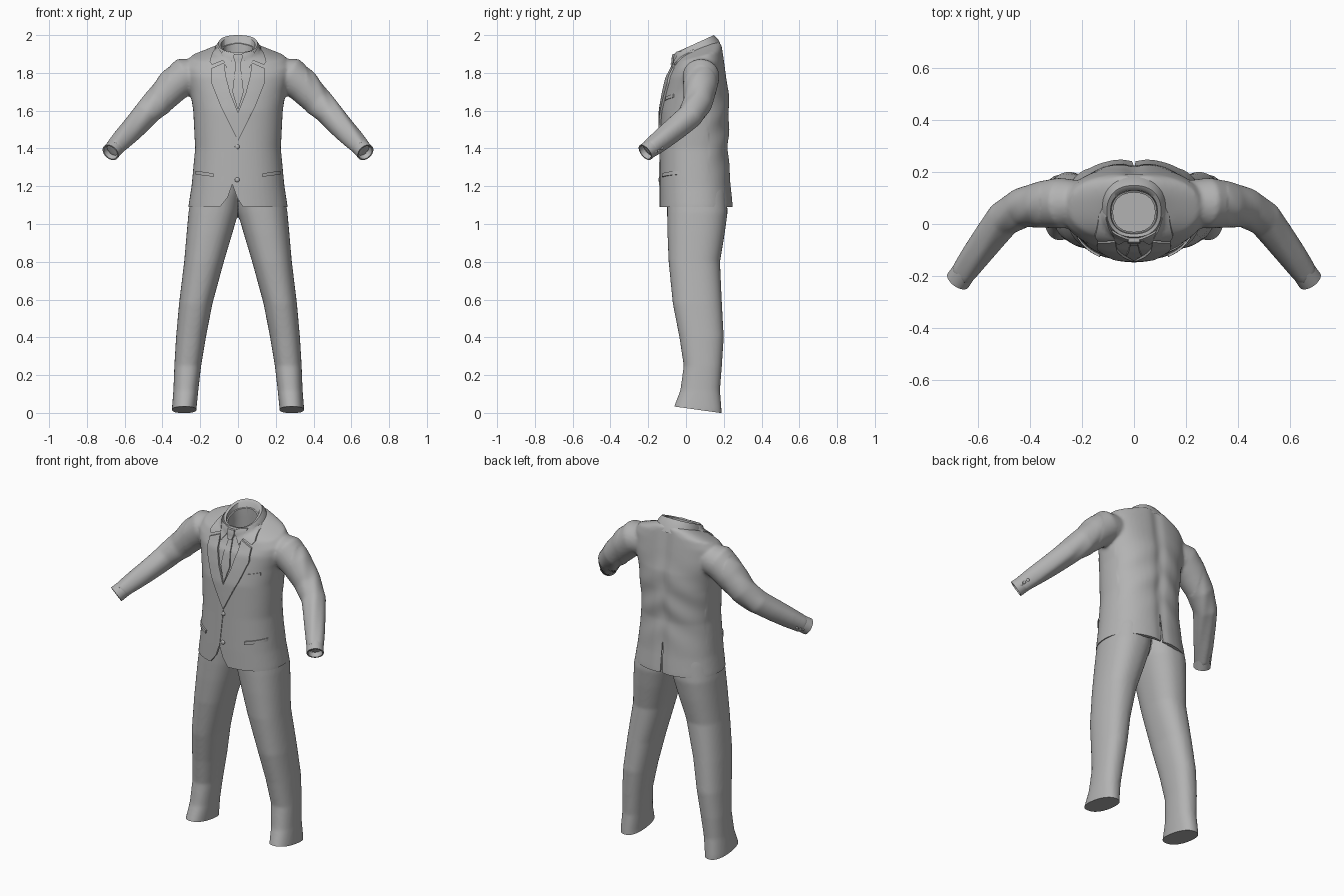
import bpy, bmesh, math
from mathutils import Vector
from mathutils.bvhtree import BVHTree

if "Cube" in bpy.data.objects:
    bpy.data.objects.remove(bpy.data.objects["Cube"])

grey = bpy.data.materials.new("plain_grey")
grey.use_nodes = True
grey.diffuse_color = (0.45, 0.45, 0.45, 1)
bsdf = grey.node_tree.nodes["Principled BSDF"]
bsdf.inputs["Base Color"].default_value = grey.diffuse_color
bsdf.inputs["Roughness"].default_value = 0.7
SEG = 48


def make(name, bm, angle=40):
    bmesh.ops.recalc_face_normals(bm, faces=bm.faces)
    me = bpy.data.meshes.new(name)
    bm.to_mesh(me)
    bm.free()
    me.materials.append(grey)
    me.shade_smooth()
    me.set_sharp_from_angle(angle=math.radians(angle))
    ob = bpy.data.objects.new(name, me)
    bpy.context.scene.collection.objects.link(ob)
    return ob


def bridge(bm, rings, cap=True):
    rows = [[bm.verts.new(p) for p in r] for r in rings]
    for a, b in zip(rows, rows[1:]):
        for i in range(len(a)):
            j = (i + 1) % len(a)
            bm.faces.new((a[i], a[j], b[j], b[i]))
    if cap:
        bm.faces.new(rows[0][::-1])
        bm.faces.new(rows[-1])


def ring(x0, x1, yf, yb, zf, zb=None, n=2.3):
    """Rounded cross-section that may tilt from front to back."""
    zb = zf if zb is None else zb
    pts = []
    for i in range(SEG):
        a = math.tau * i / SEG
        c, s = (math.copysign(abs(f(a)) ** (2 / n), f(a)) for f in (math.cos, math.sin))
        t = (s + 1) / 2
        pts.append((x0 + (x1 - x0) * (c + 1) / 2, yf + (yb - yf) * t, zf + (zb - zf) * t))
    return pts


def body_ring(w, *rest):
    return ring(-w, w, *rest)


def tube_rings(path):
    """Round rings along a path of (point, radius)."""
    out = []
    for k, (p, r) in enumerate(path):
        d = Vector(path[min(k + 1, len(path) - 1)][0]) - Vector(path[max(k - 1, 0)][0])
        u = d.cross(Vector((0, 1, 0.3))).normalized()
        v = d.normalized().cross(u)
        out.append([Vector(p) + r * (u * math.cos(math.tau * i / 32) + v * math.sin(math.tau * i / 32))
                    for i in range(32)])
    return out


def baked(ob):
    """Apply all modifiers and return the result as a bmesh, removing the object."""
    bpy.context.view_layer.update()
    me = bpy.data.meshes.new_from_object(ob.evaluated_get(bpy.context.evaluated_depsgraph_get()))
    bm = bmesh.new()
    bm.from_mesh(me)
    bpy.data.objects.remove(ob)
    return bm


def fuse(name, bm, smooth):
    """Blend overlapping solids into one soft cloth surface."""
    ob = make(name, bm)
    rm = ob.modifiers.new("fuse", 'REMESH')
    rm.mode, rm.voxel_size = 'VOXEL', 0.009
    sm = ob.modifiers.new("soften", 'SMOOTH')
    sm.factor, sm.iterations = 0.5, smooth
    return baked(ob)


def trim(bm, co, no):
    res = bmesh.ops.bisect_plane(bm, geom=bm.verts[:] + bm.edges[:] + bm.faces[:],
                                 plane_co=co, plane_no=no, clear_inner=True)
    edges = [e for e in res["geom_cut"] if isinstance(e, bmesh.types.BMEdge)]
    bmesh.ops.holes_fill(bm, edges=edges)


def prism(outline, y0, y1):
    bm = bmesh.new()
    bridge(bm, [[(x, y, z) for x, z in outline] for y in (y0, y1)])
    return bm


# Trousers: two legs fused at the seat, cut off at the hems
bm = bmesh.new()
LEG = [(-.02, .21, -.09, .20, 1.30), (-.02, .245, -.10, .215, 1.16), (-.002, .262, -.10, .22, 1.06),
       (.03, .272, -.098, .205, .95), (.075, .285, -.092, .18, .80), (.135, .312, -.07, .19, .58),
       (.17, .328, -.035, .20, .40), (.195, .337, -.012, .19, .25), (.21, .342, -.03, .18, .12),
       (.22, .35, -.068, .188, .02), (.22, .35, -.072, .19, -.04)]
for side in (1, -1):
    bridge(bm, [[(side * x, y, z) for x, y, z in ring(*r)] for r in LEG])
bm = fuse("trousers", bm, 6)
trim(bm, (0, .18, .0), (0, .14, 1))
make("trousers", bm)

# Jacket: torso and sleeves fused, then hollowed at hem and neck
TORSO = [(.266, -.14, .252, 1.04), (.262, -.14, .25, 1.10), (.246, -.14, .24, 1.2), (.227, -.137, .226, 1.4),
         (.237, -.134, .232, 1.6), (.253, -.118, .228, 1.7), (.275, -.10, .215, 1.78),
         (.28, -.082, .202, 1.81, 1.87), (.25, -.065, .195, 1.85, 1.92),
         (.155, -.052, .19, 1.88, 1.955), (.112, -.035, .165, 1.89, 1.97)]
ARM = [((.22, .085, 1.79), .085), ((.28, .08, 1.785), .098), ((.35, .075, 1.725), .09),
       ((.43, .062, 1.64), .077), ((.50, .02, 1.57), .069), ((.55, -.045, 1.515), .063),
       ((.61, -.125, 1.45), .056), ((.66, -.195, 1.395), .048)]
bm = bmesh.new()
bridge(bm, [body_ring(*r) for r in TORSO])
arm = tube_rings(ARM)
for side in (1, -1):
    bridge(bm, [[(side * p.x, p.y, p.z) for p in r] for r in arm])
bm = fuse("jacket", bm, 8)
for v in bm.verts:      # spine hollow and loose folds at waist and elbows
    x, y, z = v.co
    if y > .12 and abs(x) < .25:
        v.co.y -= .009 * math.exp(-(x / .035) ** 2)
        v.co.y += .004 * math.sin(z * 34 + abs(x) * 22) * math.exp(-((z - 1.5) / .2) ** 2)
    if abs(x) > .36:
        v.co.z += .003 * math.sin(abs(x) * 75 + y * 40)
trim(bm, (0, 0, 1.09), (0, 0, 1))
jacket = make("jacket", bm)

COLLAR = [(.128, -.062, .192, 1.865, 1.93), (.12, -.058, .172, 1.89, 1.975), (.104, -.05, .148, 1.91, 2.0),
          (.09, -.038, .13, 1.908, 1.99), (.082, -.03, .122, 1.83, 1.9)]
bm = bmesh.new()
bridge(bm, [body_ring(*r) for r in COLLAR], cap=False)
collar = make("collar", bm, 60)

# Smooth surface that the tailoring details lie on
bm = bmesh.new()
bm.from_mesh(jacket.data)
bm.from_mesh(collar.data)
cloth = BVHTree.FromBMesh(bm)
bm.free()

cutters = []
bm = bmesh.new()
bridge(bm, [body_ring(.246, -.124, .234, 1.0), body_ring(.235, -.124, .228, 1.22)])
cutters.append(make("hem_hollow", bm))
bm = bmesh.new()
bridge(bm, [body_ring(.12, -.03, .14, 1.6), body_ring(.08, -.03, .12, 1.84, 1.9), body_ring(.08, -.03, .12, 2.1)])
cutters.append(make("neck_hollow", bm))
front_gap = [(-.03, 1.21), (-.055, 1.14), (-.10, 1.085), (-.10, 1.0), (.03, 1.0), (.03, 1.085), (-.005, 1.14)]
cutters.append(make("front_gap", prism(front_gap, -.3, -.05)))
cutters.append(make("back_vent", prism([(-.001, 1.27), (-.012, 1.0), (.008, 1.0), (.003, 1.27)], .15, .4)))
for c in cutters:
    c.hide_render = True
    m = jacket.modifiers.new(c.name, 'BOOLEAN')
    m.operation, m.object, m.solver = 'DIFFERENCE', c, 'EXACT'
bm = baked(jacket)
for c in cutters:
    bpy.data.objects.remove(c)
make("jacket", bm)


def patch(name, outline, lift, mirror=False):
    """Cloth piece given as an x-z outline, laid on the front of the jacket."""
    for side in ((1, -1) if mirror else (1,)):
        bm = bmesh.new()
        bm.faces.new([bm.verts.new((side * x, 0, z)) for x, z in outline])
        for axis in (0, 2):
            vals = [v.co[axis] for v in bm.verts]
            k = min(vals) + .012
            while k < max(vals):
                co, no = Vector(), Vector()
                co[axis], no[axis] = k, 1
                bmesh.ops.bisect_plane(bm, geom=bm.verts[:] + bm.edges[:] + bm.faces[:],
                                       plane_co=co, plane_no=no)
                k += .012
        bmesh.ops.triangulate(bm, faces=[f for f in bm.faces if len(f.verts) > 4])
        for v in bm.verts:
            hit = cloth.ray_cast(Vector((v.co.x, -1, v.co.z)), Vector((0, 1, 0)))[0]
            if hit is None or hit.y > .07:
                hit = cloth.find_nearest(Vector((v.co.x, -.06, v.co.z)))[0]
            v.co.y = hit.y - lift
        back = bmesh.ops.extrude_face_region(bm, geom=bm.faces[:])
        for v in back["geom"]:
            if isinstance(v, bmesh.types.BMVert):
                v.co.y += lift + .004
        make(("left_" if side > 0 else "right_") + name if mirror else name, bm, 50)


def button(name, near, r):
    """Flattened dome sitting on the nearest cloth."""
    co, no, _, _ = cloth.find_nearest(Vector(near))
    bm = bmesh.new()
    bmesh.ops.create_uvsphere(bm, u_segments=16, v_segments=8, radius=r)
    q = no.to_track_quat('Z', 'Y')
    for v in bm.verts:
        v.co = co + q @ Vector((v.co.x, v.co.y, v.co.z * .55))
    make(name, bm)


# Lapels, collar leaves, shirt collar and tie
patch("lapel", [(.072, 1.855), (.14, 1.825), (.142, 1.75), (.095, 1.63), (.045, 1.53), (.0, 1.44),
                (.0, 1.59), (.04, 1.69), (.066, 1.79)], .011, True)
patch("collar_leaf", [(.108, 1.94), (.135, 1.91), (.15, 1.862), (.138, 1.842), (.074, 1.868),
                      (.082, 1.90)], .012, True)
patch("shirt_collar", [(.01, 1.897), (.06, 1.825), (.08, 1.87), (.085, 1.915), (.05, 1.912)], .008, True)
patch("tie", [(-.012, 1.85), (-.03, 1.70), (0, 1.60), (.03, 1.70), (.012, 1.85)], .008)
patch("tie_knot", [(-.022, 1.9), (-.024, 1.88), (-.012, 1.845), (.012, 1.845), (.024, 1.88), (.022, 1.9)], .016)

# Front edge, pockets and buttons
patch("front_edge", [(-.012, 1.46), (-.036, 1.215), (-.026, 1.205), (.0, 1.45)], .004)
patch("pocket_flap", [(.13, 1.25), (.225, 1.262), (.225, 1.282), (.13, 1.268)], .01, True)
patch("breast_pocket", [(.13, 1.655), (.2, 1.67), (.2, 1.688), (.13, 1.673)], .005)
for k, z in enumerate((1.41, 1.235)):
    button(f"front_button_{k + 1}", (-.005, -.2, z), .013)

# Open cuffs with a row of small buttons
cuff = tube_rings([((.645, -.177, 1.41), .049), ((.678, -.218, 1.375), .049), ((.676, -.216, 1.377), .041),
                   ((.645, -.177, 1.41), .036)])
a, b = Vector(ARM[-2][0]), Vector(ARM[-1][0])
d = (b - a).normalized()
u = d.cross(Vector((0, 1, 0.3))).normalized()
w = d.cross(u)
for side, label in ((1, "left"), (-1, "right")):
    bm = bmesh.new()
    rings = [[a + (b - a) * t + r * (u * math.cos(math.tau * i / 32) + w * math.sin(math.tau * i / 32))
              for i in range(32)] for t, r in ((.75, .047), (1.3, .048), (1.3, .041), (1.02, .036))]
    bridge(bm, [[(side * p.x, p.y, p.z) for p in r] for r in rings], cap=False)
    make(label + "_cuff", bm)
    for k in range(4):
        p = a.lerp(b, .2 + .25 * k) + Vector((.06, .03, -.05))
        button(f"{label}_sleeve_button_{k + 1}", (side * p.x, p.y, p.z), .009)
